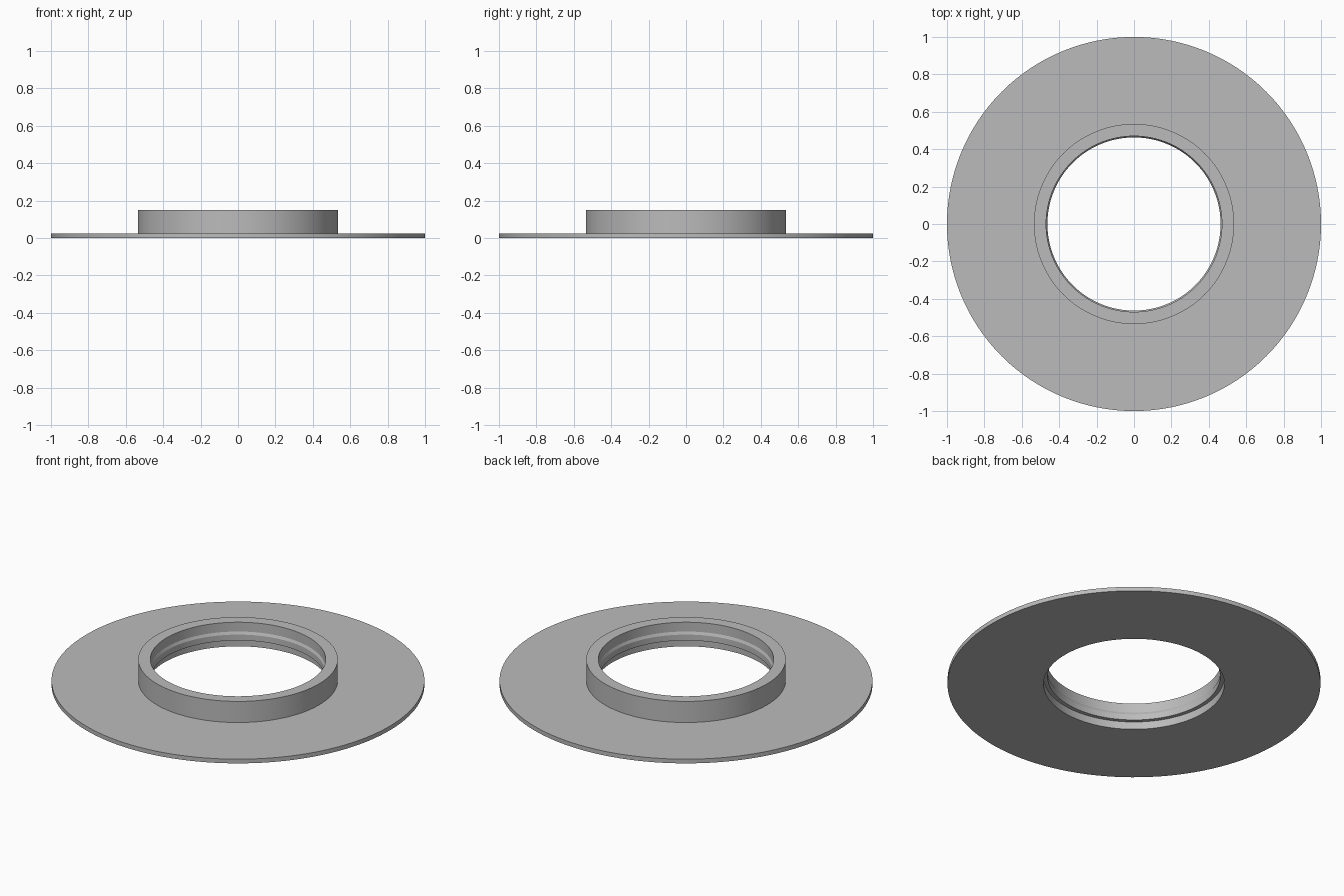
import bpy
import bmesh
from math import radians, tau
from mathutils import Vector

cube = bpy.data.objects.get("Cube")
if cube:
    bpy.data.objects.remove(cube, do_unlink=True)

SEGMENTS = 128

# Plain grey metal
grey = bpy.data.materials.new("grey metal")
grey.use_nodes = True
colour = (0.5, 0.5, 0.5, 1)
grey.diffuse_color = colour
grey.node_tree.nodes["Principled BSDF"].inputs["Base Color"].default_value = colour


def lathe(name, profile, material):
    """Revolve a closed (radius, height) profile around the z axis."""
    bm = bmesh.new()
    verts = [bm.verts.new((r, 0, z)) for r, z in profile]
    edges = [bm.edges.new((a, b)) for a, b in zip(verts, verts[1:] + verts[:1])]
    bmesh.ops.spin(bm, geom=verts + edges, cent=Vector(), axis=Vector((0, 0, 1)),
                   angle=tau, steps=SEGMENTS, use_merge=True)
    bmesh.ops.remove_doubles(bm, verts=bm.verts, dist=1e-5)
    bmesh.ops.recalc_face_normals(bm, faces=bm.faces)
    mesh = bpy.data.meshes.new(name)
    bm.to_mesh(mesh)
    bm.free()
    mesh.materials.append(material)
    obj = bpy.data.objects.new(name, mesh)
    bpy.context.collection.objects.link(obj)
    bpy.ops.object.select_all(action="DESELECT")
    obj.select_set(True)
    bpy.context.view_layer.objects.active = obj
    bpy.ops.object.shade_smooth_by_angle(angle=radians(15))
    return obj


# Thin disc with a raised collar and a stepped, chamfered bore
lathe("flanged_collar", [
    (0.485, 0), (1, 0), (1, 0.025),          # disc
    (0.535, 0.025), (0.535, 0.15),           # collar wall
    (0.47, 0.15), (0.47, 0.095),             # upper bore
    (0.463, 0.08), (0.463, 0.045),           # chamfer and narrow bore
    (0.485, 0.045),                          # lower recess
], grey)
